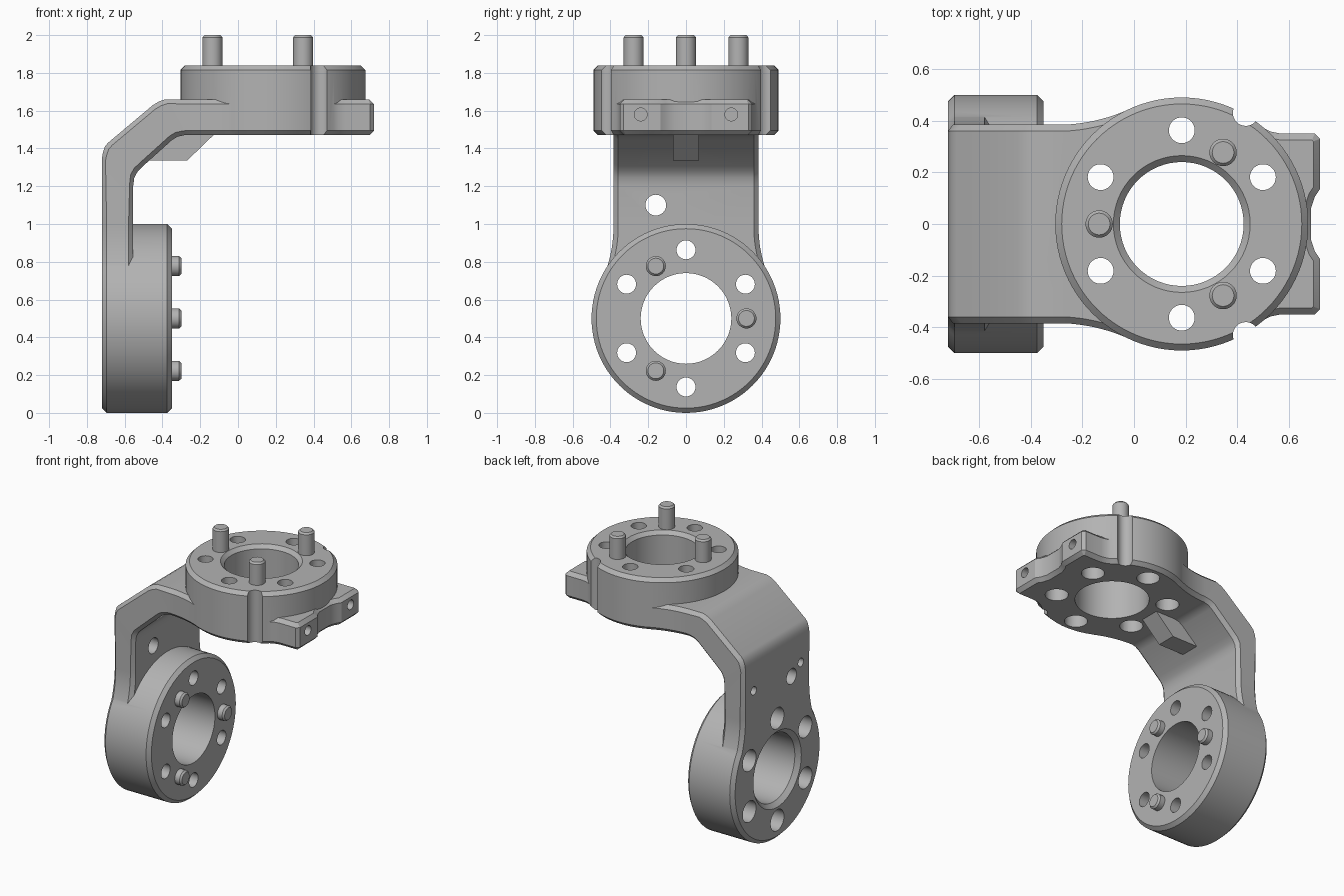
import bpy, bmesh
from math import sin, cos, pi, radians, sqrt

if "Cube" in bpy.data.objects:
    bpy.data.objects.remove(bpy.data.objects["Cube"])

grey = bpy.data.materials.new("plain_grey")
grey.use_nodes = True
GREY = (0.45, 0.45, 0.45, 1)
grey.diffuse_color = GREY
grey.node_tree.nodes["Principled BSDF"].inputs["Base Color"].default_value = GREY

RING, ARM, C = 0.49, 0.385, 0.025      # ring radius, arm half width, chamfer
LOW, TOP = (0, 0.5), (0.185, 0)        # ring centres (y, z) and (x, y)
XB, XI, XF = -0.72, -0.555, -0.35      # lower ring back, arm inside, ring front
ZB, ZP, ZT = 1.47, 1.66, 1.84          # upper ring bottom, arm top, ring top


def finish(name, bm):
    bmesh.ops.recalc_face_normals(bm, faces=bm.faces[:])
    mesh = bpy.data.meshes.new(name)
    bm.to_mesh(mesh)
    bm.free()
    mesh.materials.append(grey)
    ob = bpy.data.objects.new(name, mesh)
    bpy.context.collection.objects.link(ob)
    return ob


def skin(name, loops):
    """Join matching loops of points into a closed solid."""
    bm = bmesh.new()
    rows = [[bm.verts.new(p) for p in loop] for loop in loops]
    n = len(rows[0])
    for a, b in zip(rows, rows[1:]):
        for i in range(n):
            j = (i + 1) % n
            bm.faces.new((a[i], a[j], b[j], b[i]))
    bm.faces.new(rows[0][::-1])
    bm.faces.new(rows[-1])
    return finish(name, bm)


def lathe(name, axis, centre, profile, n=32):
    """Turn (radius, height) pairs round an axis parallel to X or Z."""
    loops = []
    for r, h in profile:
        flat = [(centre[0] + r * cos(2 * pi * i / n),
                 centre[1] + r * sin(2 * pi * i / n)) for i in range(n)]
        loops.append([(h, u, v) if axis == "X" else (u, v, h) for u, v in flat])
    return skin(name, loops)


def around(centre, radius, start, step):
    return [(centre[0] + radius * cos(radians(a)), centre[1] + radius * sin(radians(a)))
            for a in range(start, start + 360, step)]


def combine(target, other, operation):
    other.hide_render = True
    mod = target.modifiers.new(operation, "BOOLEAN")
    mod.operation, mod.solver, mod.object = operation, "EXACT", other
    bpy.context.view_layer.objects.active = target
    bpy.ops.object.modifier_apply(modifier=mod.name)
    bpy.data.objects.remove(other)


def smooth(ob):
    bpy.ops.object.select_all(action="DESELECT")
    ob.select_set(True)
    bpy.context.view_layer.objects.active = ob
    bpy.ops.object.shade_smooth_by_angle(angle=radians(30))


# Flare of the arm into a ring: concave arc tangent to both
REACH = 0.485
FLARE = (REACH**2 + ARM**2 - RING**2) / (2 * (RING - ARM))
JOIN = REACH * FLARE / (RING + FLARE)
flare = []
for i in range(11):
    s = JOIN * i / 10
    flare.append((REACH - s, ARM + FLARE - sqrt(FLARE**2 - s**2) - 0.001))

# Arm: chamfered strip following outer and inner (x, z) points
bend = [((XB, 1.35), (XI, 1.2)), ((-0.715, 1.38), (-0.549, 1.245)),
        ((-0.705, 1.41), (-0.53, 1.28)), ((-0.688, 1.43), (-0.502, 1.307)),
        ((-0.45, 1.63), (-0.35, 1.444)), ((-0.42, 1.648), (-0.32, 1.462)),
        ((-0.385, ZP), (-0.285, ZB))]
stations = [((XB, LOW[1] + d), (XI, LOW[1] + d), w) for d, w in reversed(flare)]
stations += [(o, i, ARM) for o, i in bend]
stations += [((TOP[0] - d, ZP), (TOP[0] - d, ZB), w) for d, w in flare if d < 0.46]
# run the upper end a little way into the ring
stations.append(((TOP[0] - 0.1, ZP), (TOP[0] - 0.1, ZB), 0.44))


def section(o, i, w):
    t = C / sqrt((o[0] - i[0])**2 + (o[1] - i[1])**2)
    def point(k, y):
        return (o[0] + (i[0] - o[0]) * k, y, o[1] + (i[1] - o[1]) * k)
    half = [(0, w - C), (t, w), (1 - t, w), (1, w - C)]
    return [point(k, y) for k, y in half] + [point(k, -y) for k, y in reversed(half)]


bracket = skin("bracket", [section(*s) for s in stations])

# Rings at both ends
lower = [(RING + 0.01 - C, XB), (RING + 0.01, XB + C), (RING + 0.01, XF - C), (RING + 0.01 - C, XF)]
upper = [(RING - C, ZB), (RING, ZB + C), (RING, ZT - C), (RING - C, ZT)]
combine(bracket, lathe("lower_ring", "X", LOW, lower, 96), "UNION")
combine(bracket, lathe("upper_ring", "Z", TOP, upper, 96), "UNION")

# Pair of lugs with a scooped gap, chamfered top and bottom
half = [(0.3, 0.3), (0.45, 0.395), (0.49, 0.378), (0.53, 0.358), (0.57, 0.35), (0.7, 0.35),
        (0.72, 0.33), (0.72, 0.135), (0.7, 0.105), (0.685, 0.06)]
outline = half + [(x, -y) for x, y in reversed(half)]
bm = bmesh.new()
base = bm.faces.new([bm.verts.new((x, y, ZB)) for x, y in outline])
made = bmesh.ops.extrude_face_region(bm, geom=[base])["geom"]
for v in made:
    if isinstance(v, bmesh.types.BMVert):
        v.co.z = ZP
rims = [e for e in bm.edges if e.verts[0].co.z == e.verts[1].co.z]
bmesh.ops.bevel(bm, geom=rims, offset=C, segments=1, affect="EDGES", clamp_overlap=True)
combine(bracket, finish("lugs", bm), "UNION")

# Stiffening rib under the bend
rib = [(-0.5, 1.335), (-0.27, 1.335), (-0.12, 1.48), (-0.4, 1.53), (-0.5, 1.4)]
combine(bracket, skin("rib", [[(x, y, z) for x, z in rib] for y in (-0.07, 0.07)]), "UNION")

# Centre bores, each with one chamfered mouth
cutters = [lathe("bore", "X", LOW, [(0.29, XB - 0.02), (0.24, XB + 0.03), (0.24, XF + 0.1)], 64),
           lathe("bore", "Z", TOP, [(0.24, ZB - 0.1), (0.24, ZT - C), (0.285, ZT + 0.02)], 64)]
# Counterbored bolt holes
for axis, centre, back, front in (("X", LOW, XB, XF), ("Z", TOP, ZB, ZT)):
    steps = [(0.075, back - 0.1), (0.075, back + 0.17), (0.05, back + 0.17), (0.05, front + 0.1)]
    cutters += [lathe("hole", axis, p, steps) for p in around(centre, 0.363, 30, 60)]
# Side notches, arm holes and lug holes
for side in (-1, 1):
    notch = (TOP[0] + 0.248, side * 0.43)
    cutters += [lathe("notch", "Z", notch, [(0.05, ZB - 0.1), (0.05, ZT + 0.1)]),
                lathe("hole", "X", (side * 0.265, 1.16), [(0.03, XB - 0.1), (0.03, XB + 0.1)]),
                lathe("hole", "X", (side * 0.24, 1.58), [(0.034, 0.6), (0.034, 0.8)])]
cutters.append(lathe("hole", "X", (-0.16, 1.1), [(0.055, XB - 0.1), (0.055, XI + 0.1)]))
for cutter in cutters:
    combine(bracket, cutter, "DIFFERENCE")
smooth(bracket)

# Dowel pins on both rings
for name, axis, centre, start, root, tip in (("lower_pin", "X", LOW, 0, XF, -0.3),
                                             ("upper_pin", "Z", TOP, 60, ZT, 2.0)):
    for p in around(centre, 0.32, start, 120):
        smooth(lathe(name, axis, p, [(0.053, root - 0.05), (0.053, tip - 0.012), (0.042, tip)]))
